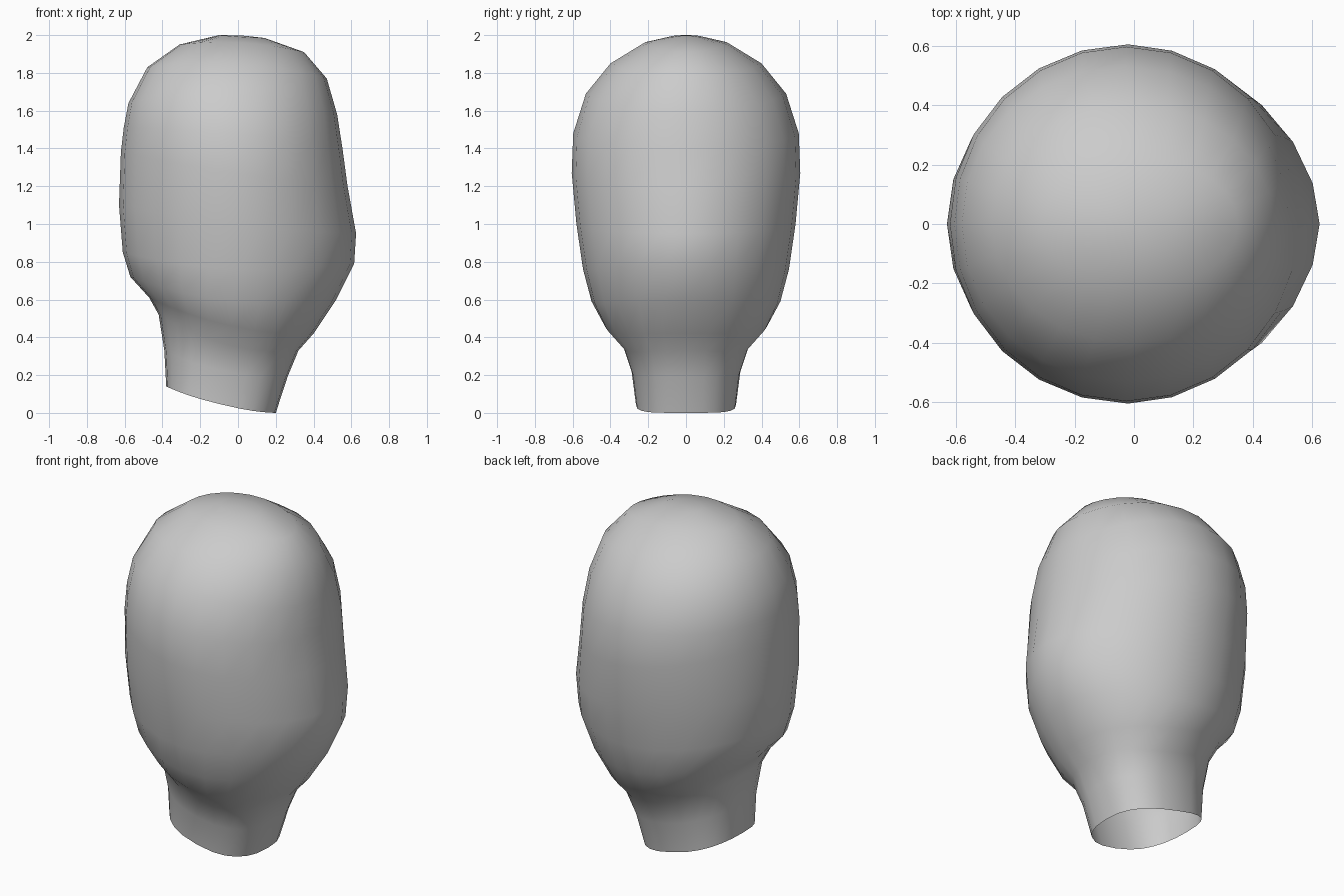
import bpy, bmesh
from math import cos, sin, pi

if "Cube" in bpy.data.objects:
    bpy.data.objects.remove(bpy.data.objects["Cube"])

SEG = 24
# Tilted rings, neck to crown: back x, back z, front x, front z, half width, side z, roundness
RINGS = [
    (-.38, .14, .20, .00, .265, .045, 2.5),
    (-.39, .33, .262, .19, .288, .22, 2.4),
    (-.42, .52, .32, .33, .335, .36, 2.3),
    (-.47, .61, .40, .42, .43, .46, 2.1),
    (-.57, .72, .52, .60, .50, .59, 2.0),
    (-.61, .85, .615, .79, .545, .76, 1.9),
    (-.63, 1.10, .625, .95, .58, 1.0, 1.87),
    (-.62, 1.38, .58, 1.20, .605, 1.27, 1.93),
    (-.605, 1.51, .553, 1.40, .597, 1.48, 2.0),
    (-.58, 1.64, .525, 1.58, .53, 1.69, 2.05),
    (-.48, 1.83, .47, 1.77, .40, 1.85, 2.05),
    (-.31, 1.95, .35, 1.91, .22, 1.96, 2.0),
    (-.10, 2.00, .14, 1.985, .09, 1.99, 2.0),
]


def ring_points(xb, zb, xf, zf, w, zs, p):
    cx, a = (xb + xf) / 2, (xf - xb) / 2
    pts = []
    for i in range(SEG):
        c, s = cos(2 * pi * i / SEG), sin(2 * pi * i / SEG)
        q = p if c > 0 or p > 2 else 2      # the back stays round
        u = abs(c) ** (2 / q) * (1 if c > 0 else -1)
        v = abs(s) ** (2 / q) * (1 if s > 0 else -1)
        z = zb + (zf - zb) * (u + 1) / 2 + (zs - (zb + zf) / 2) * s * s
        pts.append((cx + a * u, w * v, max(z, 0)))
    return pts


# Head and neck as one open-bottomed skin
bm = bmesh.new()
loops = [[bm.verts.new(co) for co in ring_points(*r)] for r in RINGS]
for lo, hi in zip(loops, loops[1:]):
    for i in range(SEG):
        j = (i + 1) % SEG
        bm.faces.new((lo[i], lo[j], hi[j], hi[i]))

# Crown
tip = bm.verts.new((.02, 0, 1.998))
for i in range(SEG):
    bm.faces.new((loops[-1][i], loops[-1][(i + 1) % SEG], tip))

for f in bm.faces:
    f.smooth = True
mesh = bpy.data.meshes.new("head")
bm.to_mesh(mesh)
bm.free()
bpy.context.collection.objects.link(bpy.data.objects.new("head", mesh))
